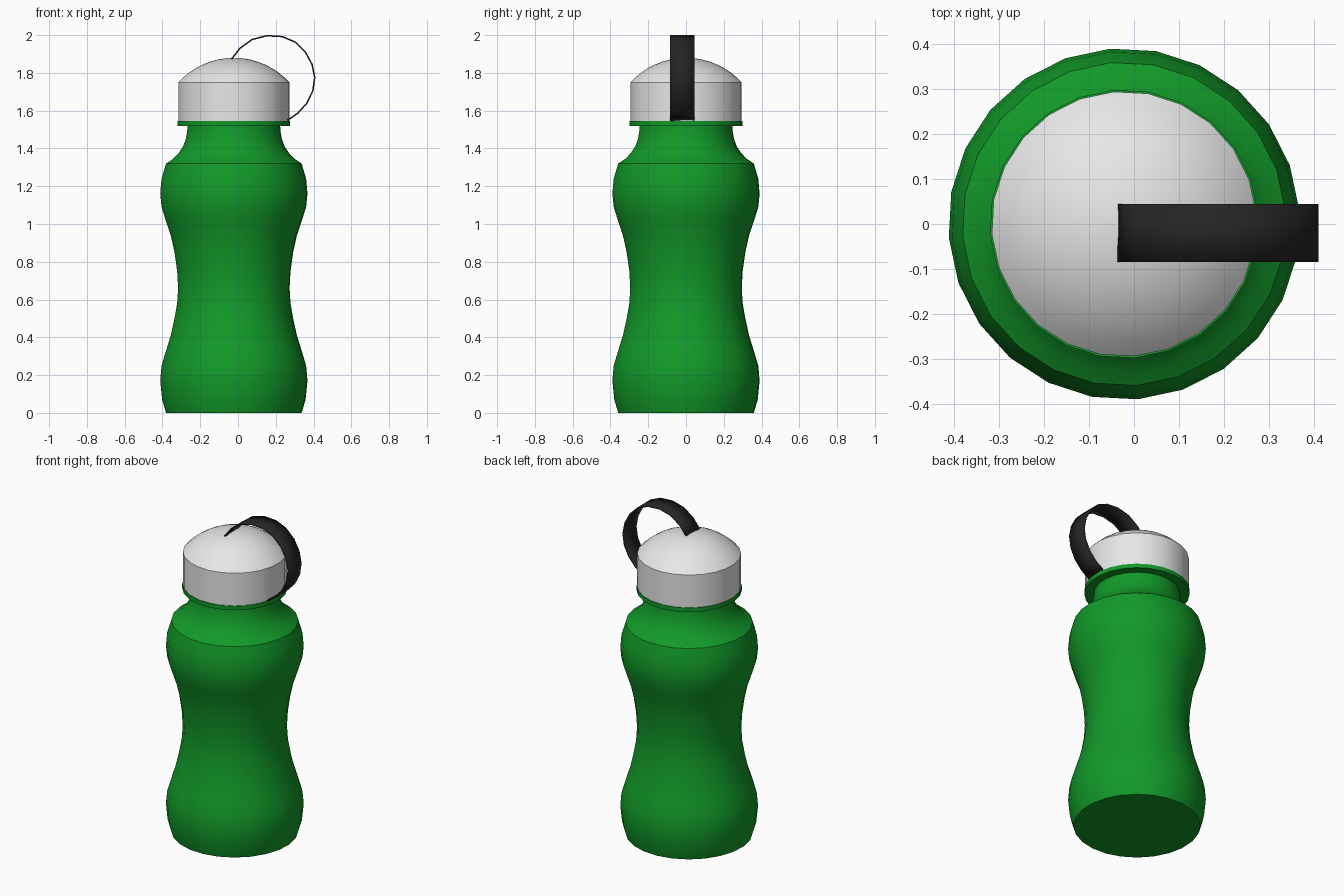
import bpy, bmesh, math
from mathutils import Vector

if "Cube" in bpy.data.objects:
    bpy.data.objects.remove(bpy.data.objects["Cube"])

CX = -0.022      # axis of the bottle
SIDES = 24
PHASE = math.radians(4.5)


def material(name, rgb):
    m = bpy.data.materials.new(name)
    m.diffuse_color = (*rgb, 1)
    m.use_nodes = True
    m.node_tree.nodes["Principled BSDF"].inputs["Base Color"].default_value = m.diffuse_color
    return m


green = material("bottle green", (0.006, 0.32, 0.022))
white = material("cap white", (0.8, 0.8, 0.8))
black = material("strap black", (0.018, 0.018, 0.018))


def finish(name, bm, mat, angle=30):
    bmesh.ops.recalc_face_normals(bm, faces=bm.faces)
    me = bpy.data.meshes.new(name)
    bm.to_mesh(me)
    bm.free()
    me.materials.append(mat)
    ob = bpy.data.objects.new(name, me)
    bpy.context.collection.objects.link(ob)
    bpy.ops.object.select_all(action='DESELECT')
    ob.select_set(True)
    bpy.context.view_layer.objects.active = ob
    bpy.ops.object.shade_smooth_by_angle(angle=math.radians(angle))
    return ob


def lathe(name, profile, mat, angle=30):
    """Closed turned solid from (radius, height) points."""
    bm = bmesh.new()
    rings = []
    for r, z in profile:
        rings.append([bm.verts.new((CX + r * math.cos(PHASE + math.tau * i / SIDES),
                                    r * math.sin(PHASE + math.tau * i / SIDES), z))
                      for i in range(SIDES)])
    for a, b in zip(rings, rings[1:]):
        for i in range(SIDES):
            j = (i + 1) % SIDES
            bm.faces.new((a[i], a[j], b[j], b[i]))
    bm.faces.new(rings[0])
    bm.faces.new(rings[-1])
    return finish(name, bm, mat, angle)


# Waisted body up to the shoulder crease
body = [(0.36, 0), (0.381, 0.07), (0.391, 0.17), (0.384, 0.25), (0.36, 0.33),
        (0.335, 0.41), (0.315, 0.5), (0.301, 0.58), (0.296, 0.66), (0.301, 0.75),
        (0.315, 0.85), (0.335, 0.94), (0.362, 1.02), (0.384, 1.09), (0.391, 1.16),
        (0.384, 1.24), (0.36, 1.32)]
# Concave neck and flange
neck = [(0.325, 1.343), (0.294, 1.374), (0.27, 1.41), (0.255, 1.45), (0.248, 1.49),
        (0.246, 1.52), (0.299, 1.52), (0.299, 1.546)]
lathe("bottle_body", body + neck, green, 28)

# Cap: straight wall with a spherical dome
R_CAP, Z_RIM, RISE = 0.295, 1.75, 0.13
R_SPH = (R_CAP ** 2 + RISE ** 2) / (2 * RISE)
top = math.asin(R_CAP / R_SPH)
dome = []
for k in range(9):
    a = top * (1 - k / 8.1)
    dome.append((R_SPH * math.sin(a), Z_RIM + RISE - R_SPH * (1 - math.cos(a))))
lathe("cap", [(R_CAP, 1.546)] + dome, white, 30)

# Carrying strap: thin band looping from the dome top to the cap's lower edge
path = [(-0.034, 1.873), (0.01, 1.93), (0.075, 1.977), (0.153, 1.997), (0.235, 1.992),
        (0.303, 1.963), (0.357, 1.91), (0.392, 1.845), (0.406, 1.775), (0.396, 1.705),
        (0.364, 1.639), (0.317, 1.587), (0.262, 1.549)]
bm = bmesh.new()
rows = [[bm.verts.new((x, y, z)) for y in (-0.085, 0.044)] for x, z in path]
for a, b in zip(rows, rows[1:]):
    bm.faces.new((a[0], a[1], b[1], b[0]))
strap = finish("strap", bm, black, 35)
sol = strap.modifiers.new("thickness", 'SOLIDIFY')
sol.thickness = 0.008
sol.offset = 0
